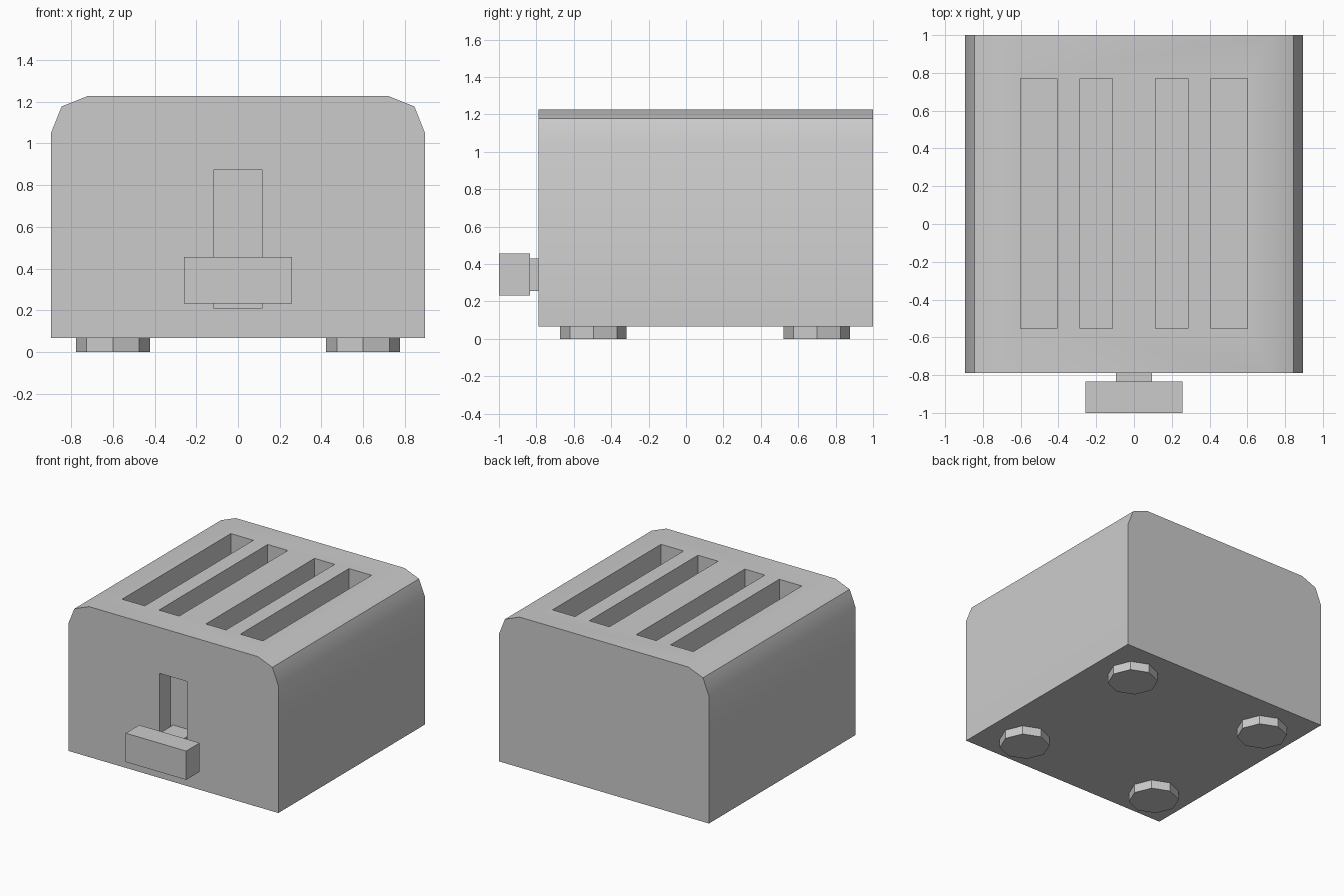
import bpy, bmesh
from math import radians
from mathutils import Matrix, Vector

if "Cube" in bpy.data.objects:
    bpy.data.objects.remove(bpy.data.objects["Cube"])


def make_object(name, bm):
    bmesh.ops.recalc_face_normals(bm, faces=bm.faces)
    mesh = bpy.data.meshes.new(name)
    bm.to_mesh(mesh)
    bm.free()
    obj = bpy.data.objects.new(name, mesh)
    bpy.context.collection.objects.link(obj)
    return obj


def add_box(bm, x, y, z):
    """Box from (min, max) pairs."""
    ranges = (x, y, z)
    size = [b - a for a, b in ranges]
    centre = Vector([(a + b) / 2 for a, b in ranges])
    bmesh.ops.create_cube(bm, size=1, matrix=Matrix.Translation(centre) @ Matrix.Diagonal((*size, 1)))


def box(name, x, y, z):
    bm = bmesh.new()
    add_box(bm, x, y, z)
    return make_object(name, bm)


# Body: rounded-shoulder profile extruded front to back
half = [(0.896, 0.067), (0.896, 1.05), (0.845, 1.177), (0.72, 1.227)]
profile = half + [(-x, z) for x, z in reversed(half)]
bm = bmesh.new()
face = bm.faces.new([bm.verts.new((x, -0.788, z)) for x, z in profile])
ext = bmesh.ops.extrude_face_region(bm, geom=[face])
bmesh.ops.translate(bm, vec=(0, 1.788, 0),
                    verts=[v for v in ext["geom"] if isinstance(v, bmesh.types.BMVert)])
body = make_object("body", bm)

# Cutters: four bread slots and the lever track
bm = bmesh.new()
for side in (-1, 1):
    for inner, outer in ((0.114, 0.286), (0.408, 0.601)):
        add_box(bm, sorted((side * inner, side * outer)), (-0.554, 0.77), (0.35, 1.5))
add_box(bm, (-0.118, 0.118), (-0.95, -0.655), (0.211, 0.873))
cutter = make_object("slot_cutter", bm)
cutter.hide_render = True

cut = body.modifiers.new("slots", "BOOLEAN")
cut.operation = "DIFFERENCE"
cut.solver = "EXACT"
cut.object = cutter
bpy.context.view_layer.objects.active = body
body.select_set(True)
bpy.ops.object.modifier_apply(modifier=cut.name)
bpy.data.objects.remove(cutter)
bpy.ops.object.shade_smooth_by_angle(angle=radians(30))

# Lever: stem running in the track, with a wide handle
box("lever_stem", (-0.095, 0.095), (-0.84, -0.65), (0.255, 0.43))
box("lever_handle", (-0.258, 0.258), (-1.0, -0.835), (0.233, 0.455))

# Feet: four octagonal discs
for x, x_name in ((-0.599, "left"), (0.599, "right")):
    for y, y_name in ((-0.495, "front"), (0.7, "back")):
        bm = bmesh.new()
        bmesh.ops.create_cone(bm, cap_ends=True, segments=8, radius1=0.178, radius2=0.178,
                              depth=0.07, matrix=Matrix.Translation((x, y, 0.035)))
        make_object(f"{y_name}_{x_name}_foot", bm)
